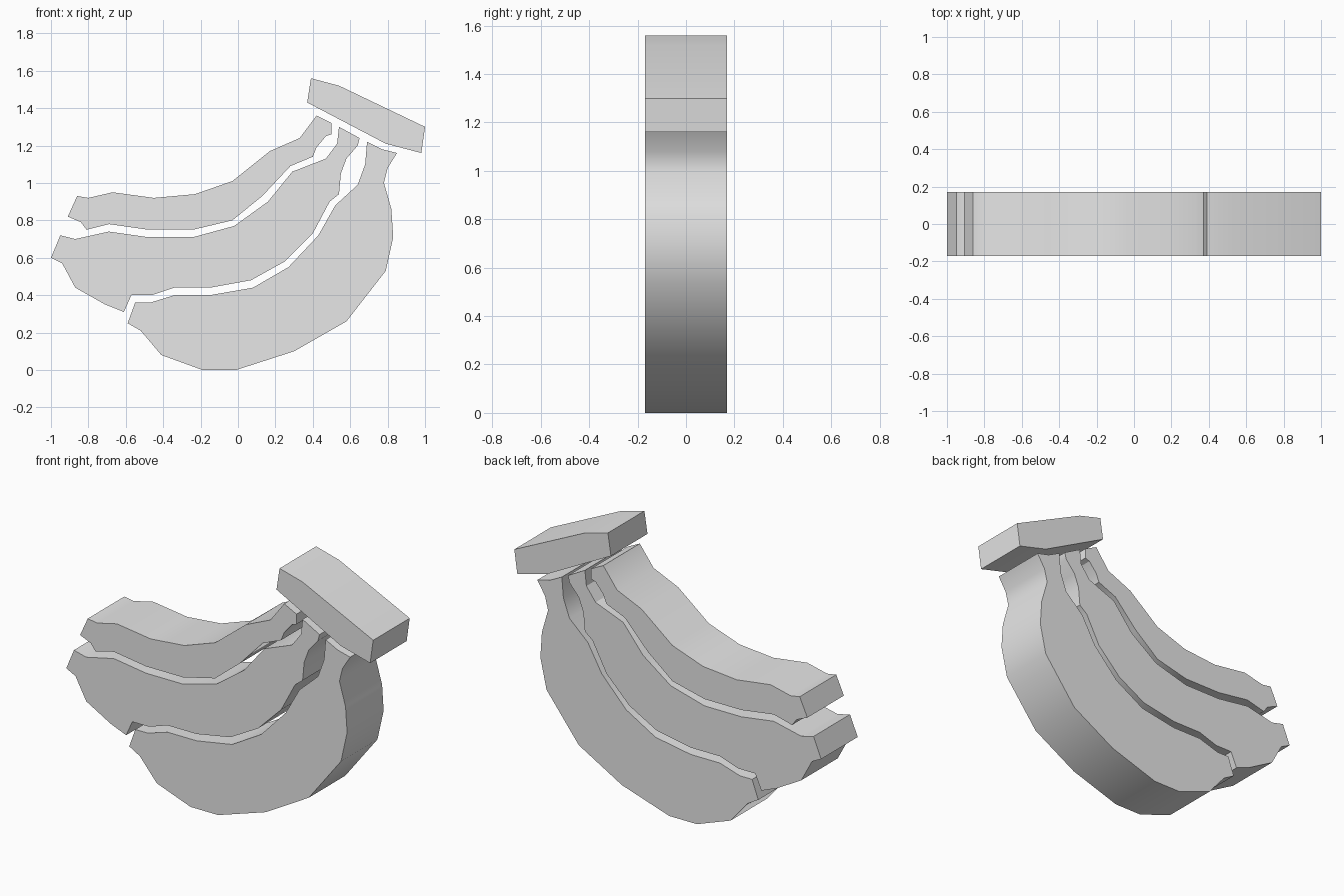
import bpy
import bmesh
import math

HALF_DEPTH = 0.17

default_cube = bpy.data.objects.get("Cube")
if default_cube:
    bpy.data.objects.remove(default_cube, do_unlink=True)


def make_material(name, colour):
    material = bpy.data.materials.new(name)
    material.use_nodes = True
    material.diffuse_color = colour
    shader = material.node_tree.nodes["Principled BSDF"]
    shader.inputs["Base Color"].default_value = colour
    return material


def extrude_outline(name, outline, material):
    """Turn an x/z outline into a solid slab centred on y = 0."""
    mesh = bpy.data.meshes.new(name)
    bm = bmesh.new()
    front = bm.faces.new([bm.verts.new((x, -HALF_DEPTH, z)) for x, z in outline])
    result = bmesh.ops.extrude_face_region(bm, geom=[front], use_keep_orig=True)
    moved = [item for item in result["geom"] if isinstance(item, bmesh.types.BMVert)]
    bmesh.ops.translate(bm, verts=moved, vec=(0, HALF_DEPTH * 2, 0))
    bmesh.ops.recalc_face_normals(bm, faces=bm.faces[:])
    bm.to_mesh(mesh)
    bm.free()
    mesh.materials.append(material)

    slab = bpy.data.objects.new(name, mesh)
    bpy.context.collection.objects.link(slab)
    bpy.ops.object.select_all(action="DESELECT")
    slab.select_set(True)
    bpy.context.view_layer.objects.active = slab
    bpy.ops.object.shade_smooth_by_angle(angle=math.radians(30))
    return slab


light_grey = make_material("light grey", (.8, .8, .8, 1))

# Each fruit: upper edge from tip to stem, then lower edge back to the tip
upper_banana = [
    (-.86, .93), (-.8, .92), (-.67, .95), (-.45, .92), (-.23, .94),
    (-.03, 1.01), (.17, 1.17), (.33, 1.24), (.42, 1.36), (.5, 1.32),
    (.5, 1.26), (.47, 1.25), (.42, 1.19), (.4, 1.14), (.28, 1.09),
    (.13, .93), (-.03, .8), (-.24, .75), (-.48, .75), (-.69, .78),
    (-.81, .75), (-.84, .79), (-.91, .82),
]
middle_banana = [
    (-.95, .72), (-.87, .7), (-.69, .74), (-.48, .71), (-.24, .71),
    (-.02, .77), (.16, .9), (.29, 1.06), (.47, 1.13), (.53, 1.21),
    (.54, 1.3), (.65, 1.24), (.64, 1.2), (.58, 1.13), (.55, 1.05),
    (.54, .94), (.49, .9), (.4, .73), (.25, .58), (.07, .48),
    (-.15, .44), (-.34, .44), (-.46, .4), (-.57, .4), (-.61, .31),
    (-.71, .35), (-.87, .44), (-.94, .57), (-1, .6),
]
lower_banana = [
    (-.55, .36), (-.47, .36), (-.34, .4), (-.15, .4), (.08, .44),
    (.27, .55), (.43, .72), (.52, .88), (.64, .99), (.68, 1.1),
    (.69, 1.22), (.77, 1.18), (.85, 1.16), (.8, 1.08), (.78, 1),
    (.82, .86), (.83, .71), (.79, .53), (.58, .26), (.3, .1),
    (-.01, 0), (-.19, 0), (-.41, .08), (-.52, .21), (-.59, .25),
]
# Slanted block joining the stems
stem_cap = [
    (.39, 1.56), (.54, 1.52), (1, 1.3), (.98, 1.16), (.79, 1.21), (.37, 1.43),
]

parts = {
    "upper_banana": upper_banana,
    "middle_banana": middle_banana,
    "lower_banana": lower_banana,
    "stem_cap": stem_cap,
}
for part_name, part_outline in parts.items():
    extrude_outline(part_name, part_outline, light_grey)
